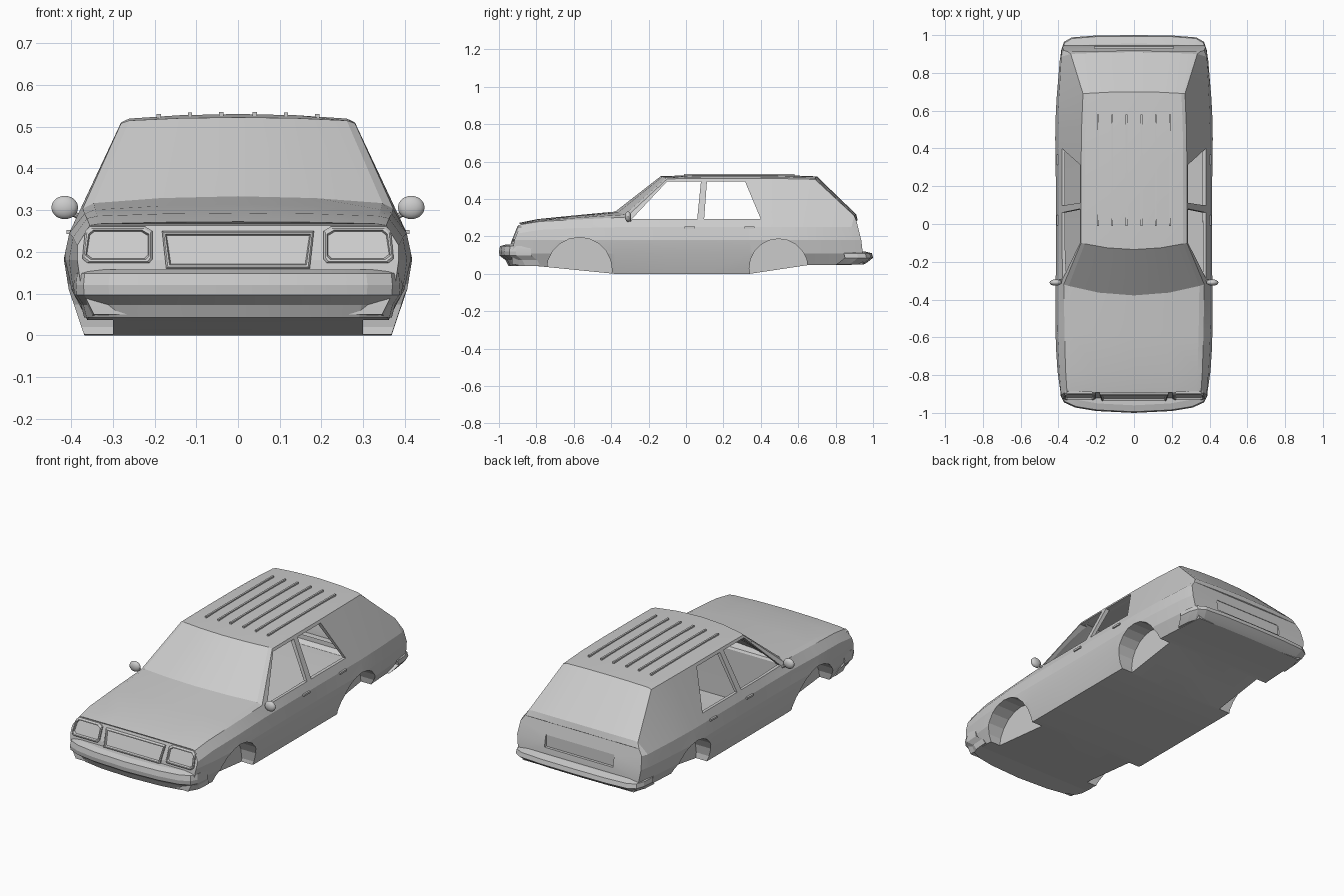
import bpy, bmesh, math
from mathutils import Vector

cube = bpy.data.objects.get("Cube")
if cube:
    bpy.data.objects.remove(cube, do_unlink=True)

paint = bpy.data.materials.new("light_grey")
paint.use_nodes = True
grey = (0.6, 0.6, 0.6, 1)
paint.diffuse_color = grey
paint.node_tree.nodes["Principled BSDF"].inputs["Base Color"].default_value = grey


def finish(name, bm, angle=12):
    """Turn a bmesh into a shaded, coloured object."""
    bmesh.ops.recalc_face_normals(bm, faces=bm.faces)
    mesh = bpy.data.meshes.new(name)
    bm.to_mesh(mesh)
    bm.free()
    mesh.materials.append(paint)
    obj = bpy.data.objects.new(name, mesh)
    bpy.context.collection.objects.link(obj)
    shade(obj, angle)
    return obj


def select(obj):
    bpy.ops.object.select_all(action='DESELECT')
    obj.select_set(True)
    bpy.context.view_layer.objects.active = obj


def shade(obj, angle):
    select(obj)
    bpy.ops.object.shade_smooth_by_angle(angle=math.radians(angle))


def bridge(bm, rings):
    for a, b in zip(rings, rings[1:]):
        for i in range(len(a)):
            j = (i + 1) % len(a)
            bm.faces.new((a[i], a[j], b[j], b[i]))


def section(low, edge, ctr, zf, wf, wm, wb, zb, we, ze, zc):
    """Half cross-section of the shell from floor centre to top centre."""
    def y(z):
        return low + (edge - low) * max(0, (z - 0.15) / (ze - 0.15))
    pts = [(0, low, zf), (wf, low, zf), (wm - 0.01, low, 0.11),
           (wm, y(0.18), 0.18), (wb, y(zb), zb)]
    for fx, fz in ((1, 0), (0.93, 0.45), (0.5, 0.85), (0, 1)):
        pts.append((we * fx, edge + (ctr - edge) * (1 - fx * fx), ze + (zc - ze) * fz))
    return pts


def loft(name, stations):
    bm = bmesh.new()
    rings = []
    for s in stations:
        half = section(*s)
        full = half + [(-x, y, z) for x, y, z in half[-2:0:-1]]
        rings.append([bm.verts.new(p) for p in full])
    bridge(bm, rings)
    for r in (rings[0], rings[-1]):
        n = len(r)
        for i in range(n // 2):
            strip = [r[i], r[i + 1], r[n - i - 1], r[-i]]
            bm.faces.new(list(dict.fromkeys(strip)))
    return finish(name, bm)


def prism(name, outline, x0, x1):
    """Side-view outline (y, z) extruded across the car."""
    bm = bmesh.new()
    rings = [[bm.verts.new((x, y, z)) for y, z in outline] for x in (x0, x1)]
    bridge(bm, rings)
    for r in rings:
        bm.faces.new(r)
    return finish(name, bm)


def cut(obj, cutter):
    cutter.hide_render = True
    mod = obj.modifiers.new("cut", 'BOOLEAN')
    mod.operation = 'DIFFERENCE'
    mod.solver = 'EXACT'
    mod.object = cutter
    select(obj)
    bpy.ops.object.modifier_apply(modifier=mod.name)
    bpy.data.objects.remove(cutter, do_unlink=True)


def box(name, centre, size):
    bm = bmesh.new()
    bmesh.ops.create_cube(bm, size=1)
    for v in bm.verts:
        v.co = Vector(centre) + v.co * Vector(size)
    return finish(name, bm)


# Body shell: nose, hood, cowl, roof and tail stations
body = loft("body_shell", [
    (-.93, -.885, -.895, .05, .345, .385, .385, .215, .355, .263, .272),
    (-.78, -.78, -.79, .04, .36, .405, .395, .235, .362, .28, .293),
    (-.58, -.57, -.59, .02, .365, .418, .404, .245, .368, .291, .313),
    (-.38, -.32, -.378, 0, .368, .415, .402, .25, .372, .303, .333),
    (-.11, -.1, -.135, 0, .368, .413, .402, .25, .28, .508, .522),
    (.1, .1, .1, 0, .368, .413, .402, .25, .28, .51, .53),
    (.34, .34, .34, 0, .368, .415, .402, .25, .28, .51, .53),
    (.5, .52, .52, .024, .366, .418, .402, .25, .277, .509, .528),
    (.66, .69, .7, .048, .362, .41, .397, .25, .27, .505, .521),
    (.86, .9, .91, .048, .35, .393, .385, .25, .335, .31, .318),
    (.945, .912, .918, .05, .34, .38, .372, .25, .35, .28, .286),
])

# Hollow cabin
cut(body, loft("cabin_space", [
    (-.3, -.298, -.35, .02, .27, .27, .387, .25, .357, .295, .32),
    (-.1, -.085, -.115, .02, .27, .27, .387, .25, .265, .497, .51),
    (.6, .67, .68, .06, .27, .27, .385, .25, .255, .49, .507),
    (.84, .875, .885, .06, .27, .27, .365, .25, .315, .295, .3),
]))

# Side window openings
for outline in ([(-.29, .293), (.06, .293), (.08, .495), (-.1, .495)],
                [(.097, .293), (.4, .293), (.315, .495), (.112, .495)]):
    cut(body, prism("window_cutter", outline, -0.6, 0.6))

# Wheel wells
for yc, zc, r in ((-.57, .02, .175), (.495, .03, .157)):
    ring = [(yc + r * math.cos(math.tau * i / 20), zc + r * math.sin(math.tau * i / 20))
            for i in range(20)]
    for side in (1, -1):
        cut(body, prism("wheel_well_cutter", ring, side * 0.3, side * 0.6))

# Rear plate recess
cut(body, box("plate_cutter", (0, .975, .185), (.42, .1, .065)))
shade(body, 12)


def bumper(name, plan, layers):
    """Wrap-around bumper: plan outline stacked in insetting layers."""
    bm = bmesh.new()
    outline = plan + [(-x, y) for x, y in plan[::-1] if x]
    rings = []
    for z, d in layers:
        rings.append([bm.verts.new((x - d * 0.5 * x / 0.39, y - math.copysign(d, y), z))
                      for x, y in outline])
    bridge(bm, rings)
    bm.faces.new(rings[0])
    bm.faces.new(rings[-1])
    return finish(name, bm)


bumper("front_bumper",
       [(0, -1), (.2, -.99), (.31, -.972), (.37, -.945), (.388, -.91), (.394, -.83)],
       [(.158, .04), (.148, .006), (.12, 0), (.097, .003), (.073, .035), (.043, .05)])
bumper("rear_bumper",
       [(0, 1), (.2, .998), (.33, .988), (.37, .965), (.386, .92), (.392, .85)],
       [(.12, .045), (.11, .006), (.086, 0), (.062, .03), (.05, .05)])


def bezel(name, outline, steps):
    """Framed panel lying on the sloping front face."""
    bm = bmesh.new()
    cx = sum(p[0] for p in outline) / len(outline)
    cz = sum(p[1] for p in outline) / len(outline)
    rings = []
    for inset, out in steps:
        ring = []
        for x, z in outline:
            x -= math.copysign(inset, x - cx)
            z -= math.copysign(inset, z - cz)
            ring.append(bm.verts.new((x, -0.93 + 0.4 * (z - 0.15) - out, z)))
        rings.append(ring)
    bridge(bm, rings)
    bm.faces.new(rings[-1])
    return finish(name, bm)


frame = [(0, -.01), (0, .008), (.004, .013), (.008, .013), (.011, .003)]
for side, label in ((1, "left"), (-1, "right")):
    # Headlights
    lamp = [(.213, .173), (.36, .173), (.373, .183), (.366, .25),
            (.355, .26), (.222, .26), (.205, .25), (.205, .182)]
    bezel(label + "_headlight", [(side * x, z) for x, z in lamp], frame)

    # Door mirror and its arm
    bm = bmesh.new()
    bmesh.ops.create_uvsphere(bm, u_segments=16, v_segments=10, radius=1)
    for v in bm.verts:
        v.co = Vector((side * 0.415, -.31, .306)) + v.co * Vector((.032, .017, .028))
    finish(label + "_mirror", bm, 40)
    start, end = Vector((side * .37, -.295, .277)), Vector((side * .405, -.305, .298))
    bm = bmesh.new()
    bmesh.ops.create_cone(bm, cap_ends=True, segments=8, radius1=.007, radius2=.007,
                          depth=(end - start).length)
    turn = (end - start).to_track_quat('Z', 'Y')
    for v in bm.verts:
        v.co = turn @ v.co + (start + end) / 2
    finish(label + "_mirror_arm", bm, 40)

    # Door handles
    for y, door in ((0.02, "front"), (0.34, "rear")):
        box(f"{label}_{door}_door_handle", (side * .403, y, .247), (.016, .055, .01))

    # Roof rails
    for i, x in enumerate((.04, .115, .19)):
        box(f"{label}_roof_rail_{i + 1}", (side * x, .285, .529 - .15 * x * x),
            (.01, .59, .012))

# Grille
bezel("grille", [(-.172, .16), (.172, .16), (.182, .25), (-.182, .25)], frame)
